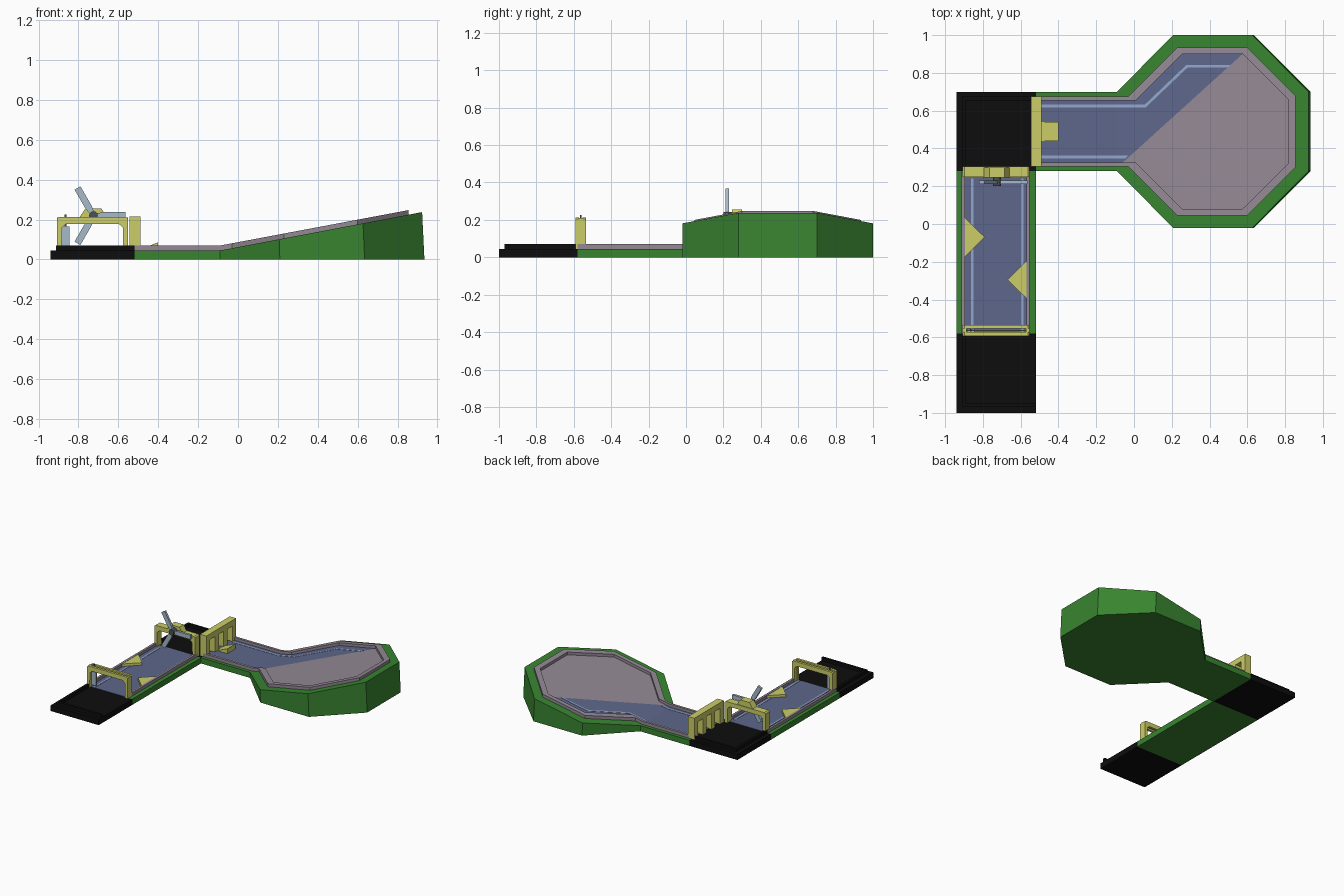
import bpy, bmesh, math
from mathutils import Vector, Matrix

if "Cube" in bpy.data.objects:
    bpy.data.objects.remove(bpy.data.objects["Cube"])


def material(name, rgb):
    m = bpy.data.materials.new(name)
    lin = [(c / 255 / 12.92) if c < 10 else ((c / 255 + 0.055) / 1.055) ** 2.4 for c in rgb]
    m.diffuse_color = (*lin, 1)
    m.use_nodes = True
    m.node_tree.nodes["Principled BSDF"].inputs["Base Color"].default_value = m.diffuse_color
    return m


GREEN = material("grass green", (56, 132, 48))
BLACK = material("black", (13, 13, 13))
BLUE = material("lane blue", (94, 103, 139))
STRIPE = material("pale blue stripe", (146, 166, 206))
MAUVE = material("stone mauve", (148, 137, 149))
YELLOW = material("yellow", (204, 206, 104))
STEEL = material("pale steel", (166, 186, 200))
DARK = material("dark grey", (75, 80, 88))


def make(name, verts, faces, mat):
    bm = bmesh.new()
    vs = [bm.verts.new(v) for v in verts]
    for f in faces:
        bm.faces.new([vs[i] for i in f])
    bmesh.ops.recalc_face_normals(bm, faces=bm.faces)
    me = bpy.data.meshes.new(name)
    bm.to_mesh(me)
    bm.free()
    ob = bpy.data.objects.new(name, me)
    me.materials.append(mat)
    bpy.context.collection.objects.link(ob)
    return ob


def loft(name, low, high, mat):
    """Closed solid between two matching rings."""
    n = len(low)
    faces = [tuple(range(n)), tuple(range(n, 2 * n))]
    faces += [(i, (i + 1) % n, n + (i + 1) % n, n + i) for i in range(n)]
    return make(name, list(low) + list(high), faces, mat)


def prism(name, pts, vec, mat):
    return loft(name, pts, [tuple(Vector(p) + Vector(vec)) for p in pts], mat)


def box(name, x0, x1, y0, y1, z0, z1, mat):
    ring = [(x0, y0, z0), (x1, y0, z0), (x1, y1, z0), (x0, y1, z0)]
    return prism(name, ring, (0, 0, z1 - z0), mat)


def rise(x):
    """Ground height: flat lane, then the tilted green."""
    return 0.045 + max(0, x + 0.09) * 0.188


def flip(pts):
    return [(x, 0.98 - y) for x, y in reversed(pts)]


def plate(name, pts, mat, dz=0.003):
    low = [(x, y, rise(x) - 0.001) for x, y in pts]
    return loft(name, low, [(x, y, rise(x) + dz) for x, y in pts], mat)


def rail(name, outer, inner, z0, z1, mat):
    """Strip with thickness that follows the ground between two paths."""
    n = len(outer)
    verts = []
    for (ox, oy), (ix, iy) in zip(outer, inner):
        verts += [(ox, oy, rise(ox) + z0), (ox, oy, rise(ox) + z1),
                  (ix, iy, rise(ix) + z1), (ix, iy, rise(ix) + z0)]
    faces = [(0, 1, 2, 3), tuple(4 * n - 4 + k for k in range(4))]
    for i in range(n - 1):
        a, b = 4 * i, 4 * i + 4
        faces += [(a + k, a + (k + 1) % 4, b + (k + 1) % 4, b + k) for k in range(4)]
    return make(name, verts, faces, mat)


# Grass bases
box("front_lane_base", -0.94, -0.52, -0.58, 0.28, 0, 0.045, GREEN)
box("rear_lane_base", -0.52, -0.09, 0.28, 0.70, 0, 0.045, GREEN)
half = [(-0.09, 0.70), (0.21, 1.0), (0.635, 1.0), (0.935, 0.70)]
octagon = half + flip(half)
loft("tilted_green_base", [(x, y, 0) for x, y in octagon],
     [(x - 0.06 * max(0, rise(x) - 0.045), y, rise(x)) for x, y in octagon], GREEN)

# Black corner tiles with an L shaped raised border
for name, y0, y1, wall in (("front", -1.0, -0.58, (-0.97, -0.95)),
                           ("rear", 0.28, 0.70, (0.655, 0.675))):
    box(name + "_tile", -0.94, -0.52, y0, y1, 0, 0.045, BLACK)
    box(name + "_tile_end_border", -0.91, -0.52, *wall, 0.04, 0.07, BLACK)
    ya, yb = (wall[0], y1) if name == "front" else (y0, wall[1])
    box(name + "_tile_side_border", -0.91, -0.89, ya, yb, 0.04, 0.07, BLACK)

# Front lane: floor, borders, stripes
box("front_lane_floor", -0.90, -0.56, -0.58, 0.28, 0.04, 0.048, BLUE)
for x in (-0.912, -0.57):
    box("front_lane_border", x, x + 0.018, -0.58, 0.28, 0.04, 0.07, MAUVE)
for x in (-0.864, -0.598):
    box("front_lane_stripe", x, x + 0.014, -0.58, 0.24, 0.046, 0.05, STRIPE)

# Rear lane and tilted green: border, floor, stripes
outer = [(-0.52, 0.675), (-0.09, 0.675), (-0.03, 0.675), (0.23, 0.935), (0.60, 0.935), (0.855, 0.68)]
inner = [(-0.52, 0.655), (-0.09, 0.655), (0.01, 0.655), (0.255, 0.90), (0.575, 0.90), (0.815, 0.66)]
rail("green_border", outer + flip(outer), inner + flip(inner), -0.005, 0.025, MAUVE)
plate("rear_lane_floor", [(-0.52, 0.32), (-0.09, 0.32), (-0.09, 0.66), (-0.52, 0.66)], BLUE)
plate("green_blue_floor", [(-0.09, 0.325), (-0.06, 0.325), (0.575, 0.90), (0.255, 0.90),
                           (0.01, 0.655), (-0.09, 0.655)], BLUE)
plate("green_stone_floor", [(-0.06, 0.325), (0.01, 0.325), (0.255, 0.08), (0.575, 0.08),
                            (0.815, 0.32), (0.815, 0.66), (0.575, 0.90)], MAUVE)
rail("rear_stripe", [(-0.49, 0.632), (-0.09, 0.632), (0.057, 0.632), (0.277, 0.842), (0.51, 0.842)],
     [(-0.49, 0.618), (-0.09, 0.618), (0.063, 0.618), (0.283, 0.828), (0.495, 0.828)],
     0.001, 0.005, STRIPE)
rail("near_stripe", [(-0.49, 0.362), (-0.09, 0.362), (-0.03, 0.362)],
     [(-0.49, 0.348), (-0.09, 0.348), (-0.045, 0.348)], 0.001, 0.005, STRIPE)

# Triangular bumpers and the small ramp
for x, tip, y in ((-0.90, -0.79, -0.07), (-0.56, -0.67, -0.295)):
    prism("triangle_bumper", [(x, y - 0.108, 0.045), (x, y + 0.108, 0.045), (tip, y, 0.045)],
          (0, 0, 0.023), YELLOW)
prism("small_ramp", [(-0.50, 0.44, 0.045), (-0.40, 0.44, 0.045), (-0.40, 0.44, 0.087)],
      (0, 0.10, 0), YELLOW)


def arch(name, y0, y1):
    c, w = -0.73, 0.178
    side = [(w, 0.045), (w, 0.205), (w - 0.01, 0.213)]
    hole = [(w - 0.045, 0.178), (w - 0.025, 0.16), (w - 0.023, 0.045)]
    right = side
    pts = [(c + x, z) for x, z in right] + [(c - x, z) for x, z in reversed(side)]
    pts += [(c - x, z) for x, z in reversed(hole)] + [(c + x, z) for x, z in hole]
    return prism(name, [(x, y0, z) for x, z in pts], (0, y1 - y0, 0), YELLOW)


# Front gate: two arches with a slot, rod and hanging paddle
arch("front_gate_arch", -0.592, -0.573)
arch("front_gate_arch", -0.554, -0.535)
for x in (-0.908, -0.572):
    box("front_gate_end", x, x + 0.02, -0.575, -0.552, 0.045, 0.21, YELLOW)
box("slot_rod", -0.89, -0.57, -0.567, -0.56, 0.186, 0.193, STEEL)
box("sliding_paddle", -0.885, -0.845, -0.571, -0.556, 0.06, 0.165, STEEL)
box("paddle_pin", -0.869, -0.861, -0.568, -0.559, 0.16, 0.226, DARK)

# Windmill gate
arch("windmill_gate", 0.25, 0.305)
prism("windmill_mount", [(-0.80, 0.245, 0.205), (-0.655, 0.245, 0.205), (-0.685, 0.245, 0.256),
                         (-0.765, 0.245, 0.256)], (0, 0.055, 0), YELLOW)
hub = Vector((-0.725, 0.22, 0.22))
for ang in (0, 120, 240):
    m = Matrix.Translation(hub) @ Matrix.Rotation(-math.radians(ang), 4, 'Y')
    ring = [m @ Vector(p) for p in ((0.005, -0.009, -0.01), (0.05, -0.009, -0.017),
                                    (0.16, -0.009, -0.017), (0.16, -0.009, 0.017),
                                    (0.05, -0.009, 0.017), (0.005, -0.009, 0.01))]
    prism("windmill_blade", ring, (0, 0.018, 0), STEEL)
disc = [(hub.x + 0.022 * math.cos(k * math.pi / 6), 0.20, hub.z + 0.022 * math.sin(k * math.pi / 6))
        for k in range(12)]
prism("windmill_hub", disc, (0, 0.05, 0), DARK)

# Rear gate: lintel on four posts
box("rear_gate_lintel", -0.545, -0.49, 0.305, 0.675, 0.17, 0.215, YELLOW)
for y in (0.305, 0.413, 0.521, 0.629):
    box("rear_gate_post", -0.545, -0.49, y, y + 0.046, 0.045, 0.17, YELLOW)
